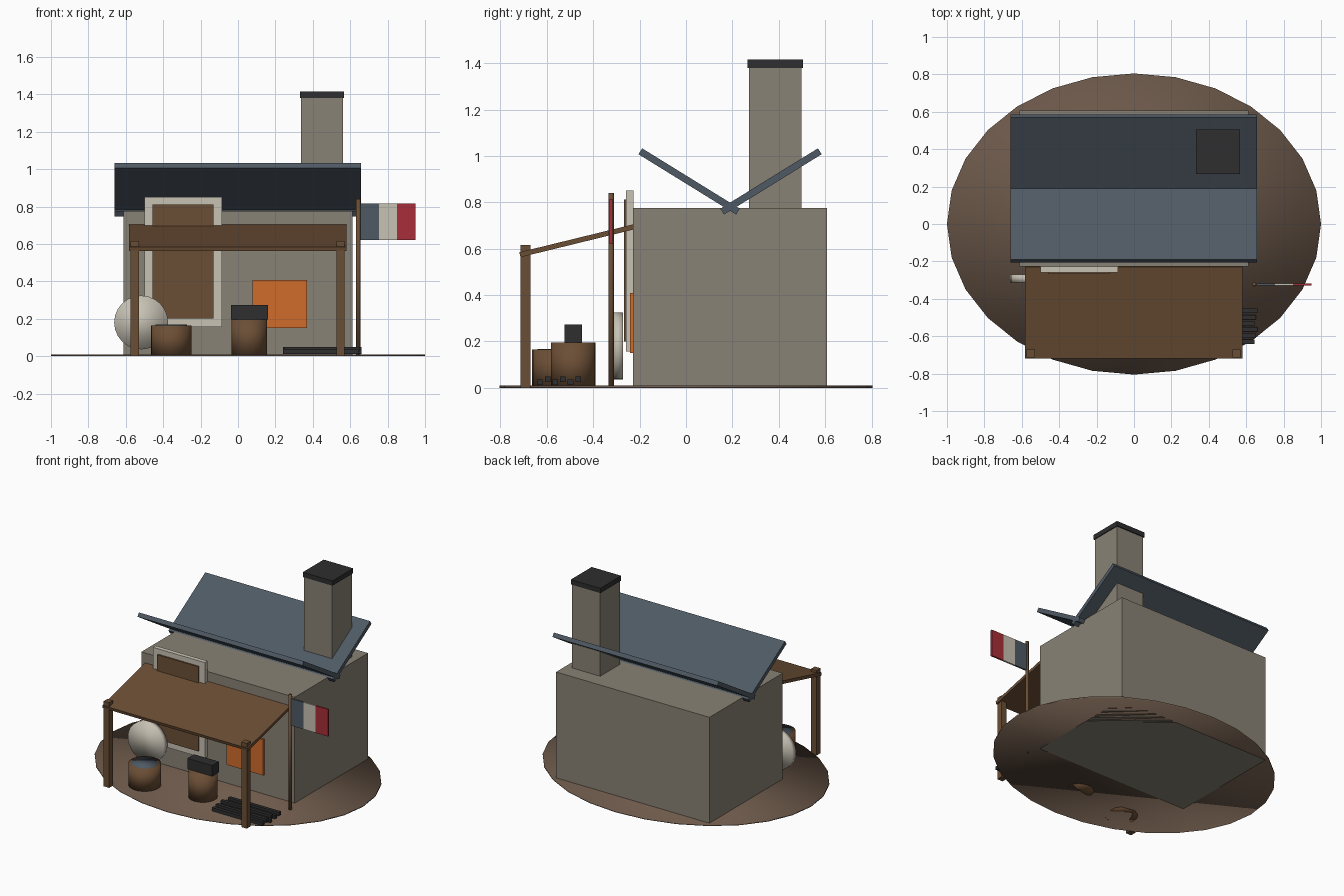
import bpy, bmesh, math
from mathutils import Matrix

if "Cube" in bpy.data.objects:
    bpy.data.objects.remove(bpy.data.objects["Cube"])


def material(name, hex_code):
    rgb = [int(hex_code[i:i + 2], 16) / 255 for i in (0, 2, 4)]
    lin = [c / 12.92 if c <= 0.04045 else ((c + 0.055) / 1.055) ** 2.4 for c in rgb]
    m = bpy.data.materials.new(name)
    m.diffuse_color = (*lin, 1)
    m.use_nodes = True
    m.node_tree.nodes["Principled BSDF"].inputs["Base Color"].default_value = m.diffuse_color
    return m


PLASTER = material("grey plaster", "898275")
SLATE = material("blue slate", "4f5a64")
WOOD = material("brown wood", "6b4e35")
EARTH = material("brown earth", "6e5a4b")
PALE = material("pale stone", "c8c2b4")
IRON = material("dark iron", "2e2e2f")
GLOW = material("forge orange", "d06c2b")
RED = material("red cloth", "a82d38")


def finish(bm, name, mat, smooth=False):
    mesh = bpy.data.meshes.new(name)
    bm.to_mesh(mesh)
    bm.free()
    mesh.materials.append(mat)
    for p in mesh.polygons:
        p.use_smooth = smooth
    ob = bpy.data.objects.new(name, mesh)
    bpy.context.collection.objects.link(ob)
    return ob


def box(name, mat, x, y, z, tilt=0):
    """Box from (min, max) ranges, optionally tilted about its own x axis."""
    bm = bmesh.new()
    size = [r[1] - r[0] for r in (x, y, z)]
    bmesh.ops.create_cube(bm, size=1, matrix=Matrix.Diagonal((*size, 1)))
    ob = finish(bm, name, mat)
    ob.location = [(r[0] + r[1]) / 2 for r in (x, y, z)]
    ob.rotation_euler.x = tilt
    return ob


def drum(name, mat, centre, radius, depth, sides=24, tilt=0, smooth=True):
    """Cylinder centred on a point."""
    bm = bmesh.new()
    bmesh.ops.create_cone(bm, cap_ends=True, segments=sides, radius1=radius,
                          radius2=radius, depth=depth)
    ob = finish(bm, name, mat, smooth)
    ob.location = centre
    ob.rotation_euler.x = tilt
    return ob


def slab(name, mat, x, a, b, thick):
    """Sloping board running between two (y, z) points."""
    dy, dz = b[0] - a[0], b[1] - a[1]
    half = math.hypot(dy, dz) / 2
    cy, cz = (a[0] + b[0]) / 2, (a[1] + b[1]) / 2
    return box(name, mat, x, (cy - half, cy + half),
               (cz - thick / 2, cz + thick / 2), math.atan2(dz, dy))


# Oval ground plate
ground = drum("ground", EARTH, (0, 0, 0.005), 1, 0.01, 28)
ground.scale.y = 0.805

# House walls, valley roof and chimney
box("walls", PLASTER, (-0.613, 0.613), (-0.228, 0.608), (0, 0.775))
slab("front_roof", SLATE, (-0.66, 0.658), (-0.197, 1.02), (0.224, 0.76), 0.03)
slab("back_roof", SLATE, (-0.66, 0.658), (0.156, 0.76), (0.577, 1.02), 0.03)
box("chimney", PLASTER, (0.338, 0.562), (0.272, 0.497), (0.72, 1.38))
box("chimney_cap", IRON, (0.332, 0.568), (0.266, 0.504), (1.38, 1.415))

# Doorway and forge opening
box("door_frame", PALE, (-0.5, -0.085), (-0.258, -0.226), (0.157, 0.85))
box("door", WOOD, (-0.458, -0.13), (-0.268, -0.25), (0.2, 0.812))
box("forge_opening", GLOW, (0.078, 0.37), (-0.242, -0.226), (0.15, 0.408))

# Porch awning and posts
slab("awning", WOOD, (-0.582, 0.58), (-0.716, 0.574), (-0.226, 0.694), 0.022)
for side, x in (("left", -0.552), ("right", 0.548)):
    box(side + "_post", WOOD, (x - 0.022, x + 0.022), (-0.714, -0.67), (0, 0.615))

# Grindstone leaning by the wall
drum("grindstone", PALE, (-0.518, -0.292, 0.18), 0.144, 0.042, 24, math.pi / 2)

# Water tub, and stump with anvil
drum("water_tub", WOOD, (-0.357, -0.555, 0.0825), 0.108, 0.165)
drum("water", SLATE, (-0.357, -0.555, 0.161), 0.085, 0.014)
drum("anvil_stump", WOOD, (0.06, -0.486, 0.0975), 0.096, 0.195)
box("anvil", IRON, (-0.038, 0.16), (-0.523, -0.448), (0.195, 0.273))

# Pile of iron bars
for i in range(6):
    y = -0.63 + 0.033 * i
    z = 0.012 + 0.013 * (i % 2)
    s = 0.008 * (i % 3 - 1)
    box(f"iron_bar_{i + 1}", IRON, (0.248 + s, 0.652 + s), (y - 0.012, y + 0.012),
        (z, z + 0.025))

# Flag pole and three-stripe flag
drum("flag_pole", WOOD, (0.643, -0.323, 0.42), 0.012, 0.84, 8)
for i, (label, mat) in enumerate((("slate", SLATE), ("pale", PALE), ("red", RED))):
    x = 0.655 + 0.098 * i
    box(label + "_flag_stripe", mat, (x, x + 0.098), (-0.329, -0.317), (0.62, 0.815))
